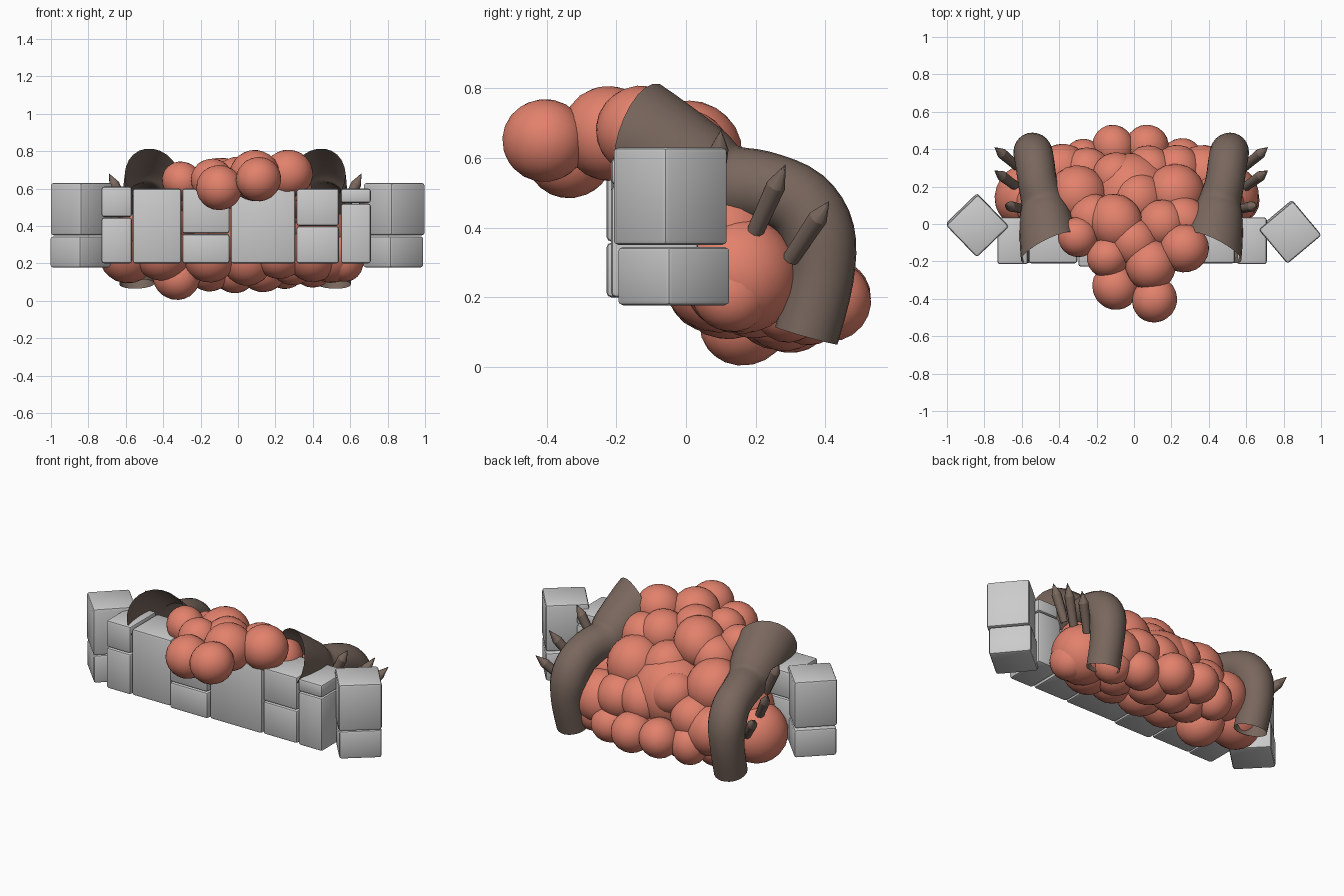
import bpy, bmesh, math, random
from mathutils import Vector, Matrix, Euler

if "Cube" in bpy.data.objects:
    bpy.data.objects.remove(bpy.data.objects["Cube"])

random.seed(4)


def material(name, color):
    m = bpy.data.materials.new(name)
    m.diffuse_color = color
    m.use_nodes = True
    m.node_tree.nodes["Principled BSDF"].inputs["Base Color"].default_value = m.diffuse_color
    return m


RED = material("flesh_red", (0.76, 0.22, 0.15, 1))
BROWN = material("bark_brown", (0.19, 0.135, 0.11, 1))


def finish(bm, name, mat=None, angle=50):
    bmesh.ops.recalc_face_normals(bm, faces=bm.faces)
    me = bpy.data.meshes.new(name)
    bm.to_mesh(me)
    bm.free()
    ob = bpy.data.objects.new(name, me)
    bpy.context.collection.objects.link(ob)
    if mat:
        me.materials.append(mat)
    bpy.ops.object.select_all(action='DESELECT')
    ob.select_set(True)
    bpy.context.view_layer.objects.active = ob
    bpy.ops.object.shade_smooth_by_angle(angle=math.radians(angle))
    return ob


def stone(name, center, size, turn=0):
    bm = bmesh.new()
    bmesh.ops.create_cube(bm, size=1)
    bmesh.ops.scale(bm, vec=size, verts=bm.verts)
    bmesh.ops.bevel(bm, geom=bm.edges[:], offset=0.014, segments=2,
                    profile=0.5, affect='EDGES')
    ob = finish(bm, name, angle=30)
    ob.location = center
    ob.rotation_euler.z = math.radians(turn)


# Wall: columns of stacked stones (x0, x1, z breaks, front y)
columns = [
    (-0.73, -0.567, (0.2, 0.445, 0.61), -0.215),
    (-0.563, -0.303, (0.2, 0.6), -0.21),
    (-0.298, -0.045, (0.2, 0.357, 0.6), -0.228),
    (-0.04, 0.307, (0.2, 0.6), -0.215),
    (0.312, 0.54, (0.2, 0.398, 0.6), -0.21),
    (0.55, 0.71, (0.2, 0.52, 0.6), -0.215),
]
for c, (x0, x1, zs, y0) in enumerate(columns):
    for k in range(len(zs) - 1):
        a, b = zs[k] + 0.003 * (k > 0), zs[k + 1]
        y1 = 0.035
        stone(f"wall_stone_{c}_{k}", ((x0 + x1) / 2, (y0 + y1) / 2, (a + b) / 2),
              (x1 - x0, y1 - y0, b - a))

# End posts, turned on the diagonal
for side, x, y, turn in (("left", -0.837, -0.01, 44), ("right", 0.835, -0.045, 40)):
    stone(f"{side}_post_lower", (x - 0.005, y + 0.01, 0.261), (0.234, 0.234, 0.168), turn)
    stone(f"{side}_post_upper", (x, y, 0.49), (0.238, 0.238, 0.28), turn)

# Flesh lumps (x, y, z, radius)
overhang = [
    (0.11, -0.405, 0.65, 0.125), (-0.10, -0.335, 0.605, 0.125),
    (0.09, -0.22, 0.67, 0.13), (0.27, -0.13, 0.68, 0.125),
    (-0.14, -0.18, 0.65, 0.11), (-0.30, -0.07, 0.64, 0.105),
    (0.0, -0.1, 0.64, 0.13), (-0.10, 0.01, 0.62, 0.15),
    (0.15, 0.0, 0.61, 0.13), (-0.22, 0.03, 0.57, 0.13),
    (0.27, 0.02, 0.57, 0.13),
]
slope = [
    (0.22, 0.16, 0.46, 0.165), (-0.30, 0.15, 0.46, 0.155),
    (0.03, 0.13, 0.49, 0.14), (-0.10, 0.26, 0.41, 0.125),
    (0.08, 0.29, 0.34, 0.13), (-0.25, 0.28, 0.31, 0.135),
    (0.23, 0.29, 0.32, 0.14), (0.38, 0.27, 0.27, 0.15),
    (-0.38, 0.29, 0.27, 0.14), (-0.11, 0.41, 0.20, 0.115),
    (0.07, 0.415, 0.19, 0.12), (0.44, 0.11, 0.38, 0.15),
    (-0.48, 0.11, 0.38, 0.15), (-0.02, 0.16, 0.36, 0.21),
]
underside = [
    (0.50, 0.155, 0.265, 0.165), (-0.58, 0.155, 0.265, 0.165),
    (-0.33, 0.17, 0.13, 0.13), (0.30, 0.2, 0.21, 0.13),
    (-0.16, 0.25, 0.18, 0.13), (-0.02, 0.3, 0.165, 0.12),
    (0.13, 0.28, 0.17, 0.125), (0.05, 0.12, 0.23, 0.15),
    (-0.15, 0.09, 0.25, 0.15), (0.22, 0.08, 0.25, 0.14),
    (0.4, 0.09, 0.25, 0.15), (-0.4, 0.09, 0.26, 0.15),
    (0.25, 0.35, 0.17, 0.11), (-0.27, 0.35, 0.18, 0.11),
    (0.56, 0.13, 0.22, 0.115), (0.4, 0.29, 0.18, 0.11),
]
bm = bmesh.new()
for x, y, z, r in overhang + slope + underside:
    rot = Euler([random.uniform(0, 6) for _ in range(3)]).to_matrix().to_4x4()
    scl = Matrix.Diagonal([r * random.uniform(0.94, 1.07) for _ in range(3)] + [1])
    bmesh.ops.create_icosphere(bm, subdivisions=3, radius=1,
                               matrix=Matrix.Translation((x, y, z)) @ rot @ scl)
finish(bm, "flesh_lumps", RED)


def catmull(a, b, c, d, t):
    return 0.5 * (2 * b + (c - a) * t + (2 * a - 5 * b + 4 * c - d) * t * t
                  + (3 * b - a - 3 * c + d) * t ** 3)


# Open hollow tubes with a flared mouth, mirrored about MID (x, y, z, radius)
MID = -0.015
path = [Vector(p) for p in (
    (0.525, 0.345, 0.09, 0.093), (0.53, 0.385, 0.25, 0.095),
    (0.525, 0.38, 0.38, 0.105), (0.515, 0.325, 0.47, 0.105),
    (0.50, 0.22, 0.515, 0.105), (0.475, 0.12, 0.525, 0.115),
    (0.46, 0.03, 0.565, 0.14), (0.44, -0.125, 0.655, 0.165))]


def tube(name, sign):
    pts = []
    for i in range(len(path) - 1):
        q = [path[max(i - 1, 0)], path[i], path[i + 1], path[min(i + 2, len(path) - 1)]]
        pts += [catmull(*q, t / 4) for t in range(4)]
    pts.append(path[-1])
    bm = bmesh.new()
    rings = []
    for i, p in enumerate(pts):
        t = (pts[min(i + 1, len(pts) - 1)] - pts[max(i - 1, 0)]).xyz.normalized()
        blend = max(0, (i - len(pts) + 6) / 5)
        t = t.lerp(Vector((-0.42, -0.84, 0.26)), blend).normalized()
        side = (Vector((1, 0, 0)) - t * t.x).normalized()
        up = side.cross(t)
        ring = []
        for k in range(24):
            a = k * math.tau / 24
            v = p.xyz + (side * math.cos(a) + up * math.sin(a)) * p.w
            ring.append(bm.verts.new((MID + sign * v.x, v.y, v.z)))
        rings.append(ring)
    for r0, r1 in zip(rings, rings[1:]):
        for k in range(24):
            j = (k + 1) % 24
            bm.faces.new((r0[k], r0[j], r1[j], r1[k]))
    finish(bm, name, BROWN)


# Spikes: short rods with a pointed tip
spikes = [((0.60, 0.19, 0.37), (0.73, 0.285, 0.58)),
          ((0.60, 0.30, 0.31), (0.73, 0.41, 0.475)),
          ((0.575, 0.08, 0.48), (0.675, 0.10, 0.68))]


def spike(name, base, tip, sign):
    a, b = (Vector((MID + sign * p[0], p[1], p[2])) for p in (base, tip))
    d = b - a
    q = d.to_track_quat('Z', 'Y').to_matrix().to_4x4()
    bm = bmesh.new()
    for r1, r2, lo, hi in ((0.024, 0.028, 0, 0.72), (0.028, 0.001, 0.72, 1)):
        m = Matrix.Translation(a + d * (lo + hi) / 2) @ q
        bmesh.ops.create_cone(bm, cap_ends=(lo > 0), segments=8, radius1=r1,
                              radius2=r2, depth=d.length * (hi - lo), matrix=m)
    finish(bm, name, BROWN, 50)


for label, s in (("left", -1), ("right", 1)):
    tube(f"{label}_tube", s)
    for i, (p0, p1) in enumerate(spikes):
        spike(f"{label}_spike_{i}", p0, p1, s)
